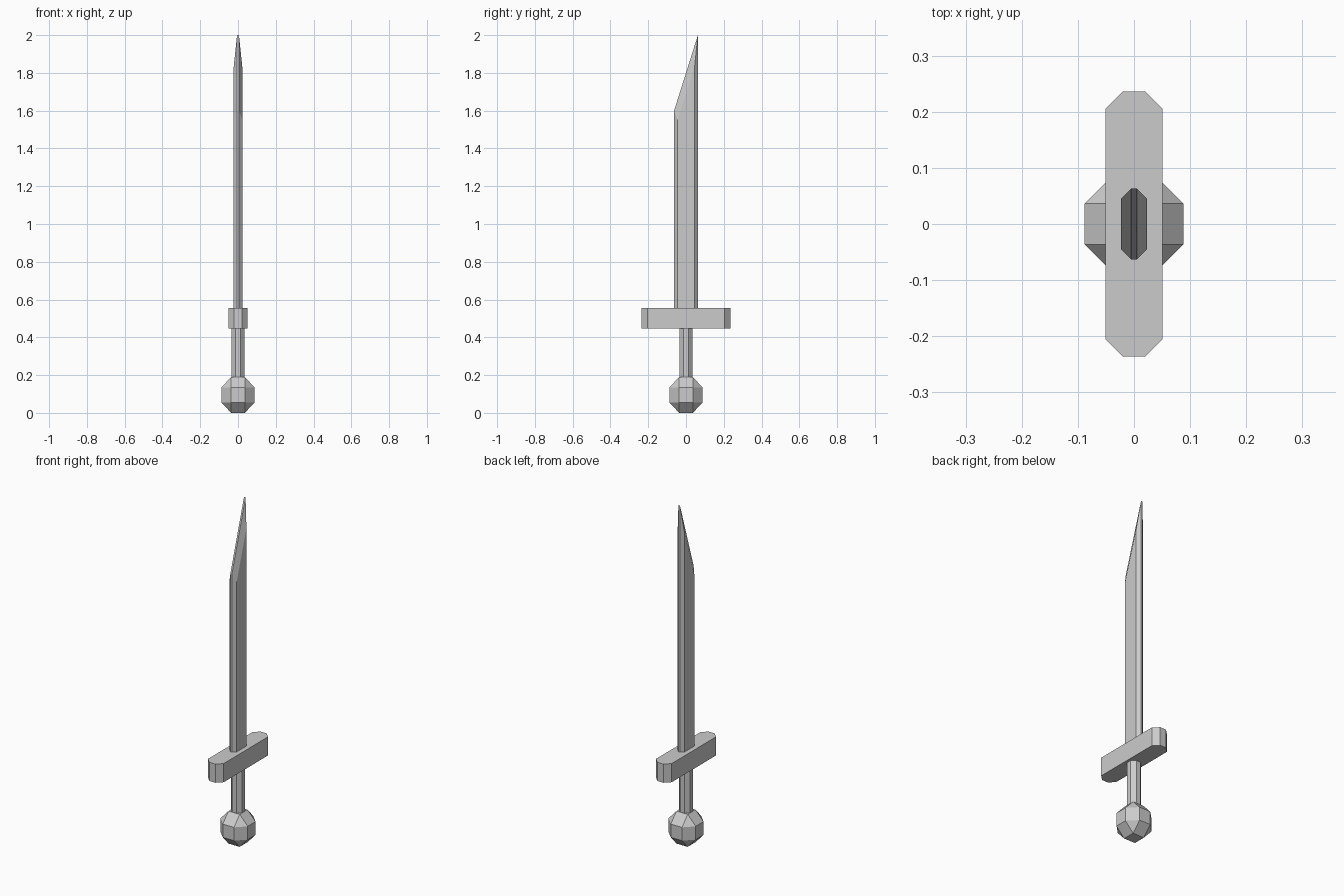
import bpy, bmesh

if "Cube" in bpy.data.objects:
    bpy.data.objects.remove(bpy.data.objects["Cube"])


def finish(name, bm):
    bmesh.ops.recalc_face_normals(bm, faces=bm.faces)
    mesh = bpy.data.meshes.new(name)
    bm.to_mesh(mesh)
    bm.free()
    obj = bpy.data.objects.new(name, mesh)
    bpy.context.collection.objects.link(obj)
    return obj


def octagon_bar(name, hx, hy, cut, z0, z1, top=None):
    """Upright bar with chamfered corners; top(x, y) can shape its upper end."""
    ix, iy = hx - cut, hy - cut
    ring = [(ix, -hy), (hx, -iy), (hx, iy), (ix, hy),
            (-ix, hy), (-hx, iy), (-hx, -iy), (-ix, -hy)]
    bm = bmesh.new()
    low = [bm.verts.new((x, y, z0)) for x, y in ring]
    high = [bm.verts.new((x, y, top(x, y) if top else z1)) for x, y in ring]
    for i in range(8):
        j = (i + 1) % 8
        bm.faces.new((low[i], low[j], high[j], high[i]))
    bm.faces.new(low[::-1])
    if top:
        # narrow slanted spine with a sharpened facet on each side
        bm.faces.new((high[0], high[3], high[4], high[7]))
        bm.faces.new(high[0:4])
        bm.faces.new(high[4:8])
    else:
        bm.faces.new(high)
    return finish(name, bm)


def blade_top(x, y):
    if abs(x) < 0.01:
        return 2.0 if y > 0 else 1.6
    return 1.83 if y > 0 else 1.55


# Pommel: cube with every edge bevelled
bm = bmesh.new()
bmesh.ops.create_cube(bm, size=0.19)
bmesh.ops.bevel(bm, geom=bm.edges[:], offset=0.056, segments=1,
                affect='EDGES', profile=0.5)
bmesh.ops.scale(bm, vec=(0.93, 0.93, 1), verts=bm.verts)
bmesh.ops.translate(bm, vec=(0, 0, 0.095), verts=bm.verts)
finish("pommel", bm)

# Handle, cross guard and slanted blade
octagon_bar("handle", 0.035, 0.035, 0.021, 0.185, 0.45)
octagon_bar("cross_guard", 0.051, 0.236, 0.031, 0.447, 0.556)
octagon_bar("blade", 0.023, 0.063, 0.018, 0.55, 2.0, blade_top)
